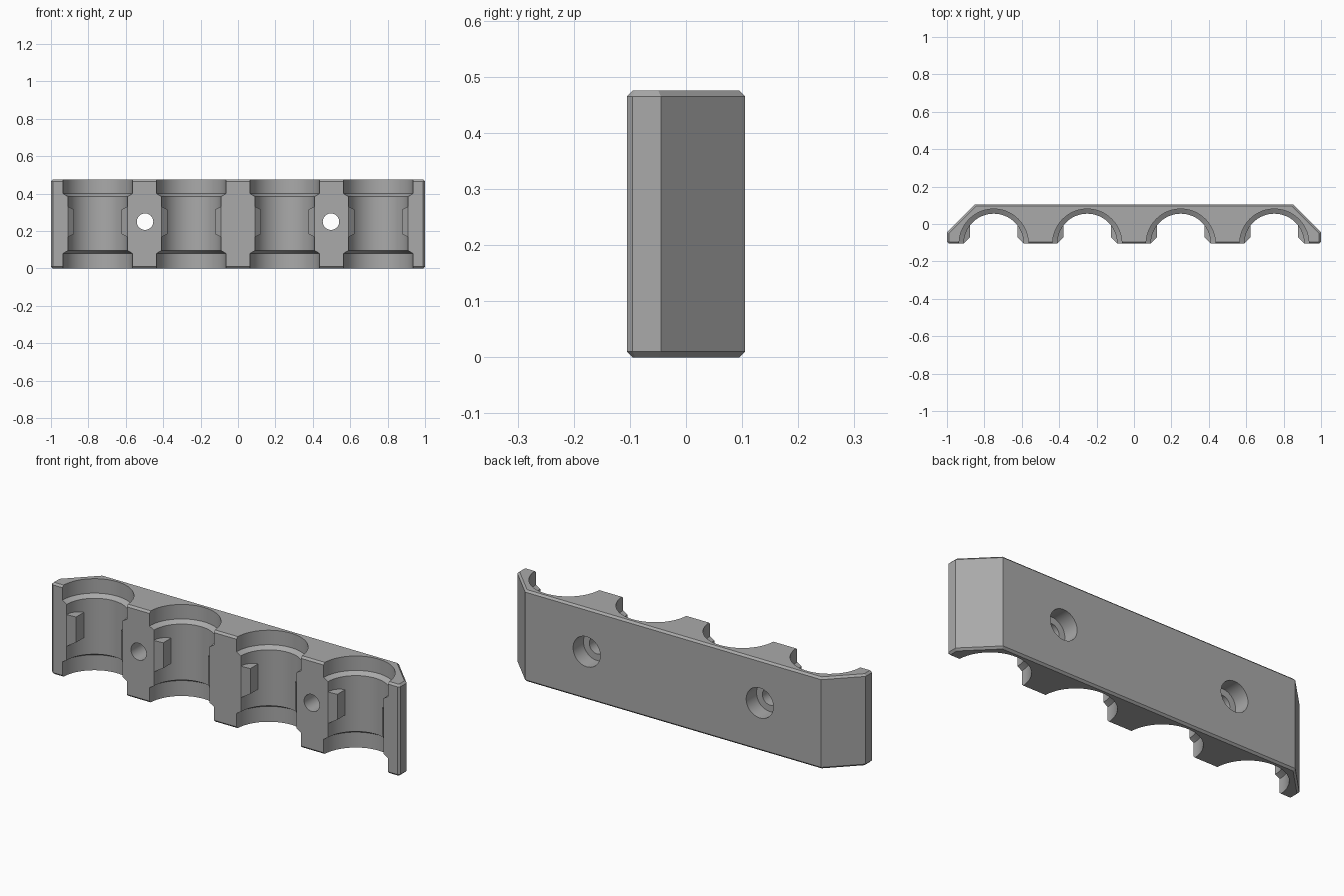
import bpy, bmesh, math
from mathutils import Matrix

cube = bpy.data.objects.get("Cube")
if cube:
    bpy.data.objects.remove(cube, do_unlink=True)

HEIGHT = 0.475
FRONT, BACK = -0.105, 0.105
BORES = (-0.75, -0.25, 0.25, 0.75)
HOLES = (-0.497, 0.497)
MID = 0.25          # height of screw holes and bumps

grey = bpy.data.materials.new("grey plastic")
grey.use_nodes = True
colour = (0.4, 0.4, 0.4, 1)
grey.diffuse_color = colour
grey.node_tree.nodes["Principled BSDF"].inputs["Base Color"].default_value = colour


def make_object(name, bm):
    bmesh.ops.recalc_face_normals(bm, faces=bm.faces[:])
    mesh = bpy.data.meshes.new(name)
    bm.to_mesh(mesh)
    bm.free()
    mesh.materials.append(grey)
    ob = bpy.data.objects.new(name, mesh)
    bpy.context.collection.objects.link(ob)
    return ob


def prism(outline, low, high):
    """Vertical prism; low and high give z for each outline point."""
    bm = bmesh.new()
    bottom = [bm.verts.new((x, y, low(x))) for x, y in outline]
    top = [bm.verts.new((x, y, high(x))) for x, y in outline]
    bm.faces.new(bottom)
    bm.faces.new(top)
    for i in range(len(outline)):
        j = (i + 1) % len(outline)
        bm.faces.new((bottom[i], bottom[j], top[j], top[i]))
    bmesh.ops.recalc_face_normals(bm, faces=bm.faces[:])
    return bm


def lathe(profile, segments):
    """Closed solid of revolution about z from (radius, height) points."""
    bm = bmesh.new()
    rings = []
    for r, z in profile:
        rings.append([bm.verts.new((r * math.cos(math.tau * i / segments),
                                    r * math.sin(math.tau * i / segments), z))
                      for i in range(segments)])
    bm.faces.new(rings[0])
    bm.faces.new(rings[-1])
    for a, b in zip(rings, rings[1:]):
        for i in range(segments):
            j = (i + 1) % segments
            bm.faces.new((a[i], a[j], b[j], b[i]))
    return bm


def cut(target, cutter):
    mod = target.modifiers.new("cut", 'BOOLEAN')
    mod.operation = 'DIFFERENCE'
    mod.solver = 'EXACT'
    mod.object = cutter
    bpy.context.view_layer.objects.active = target
    bpy.ops.object.modifier_apply(modifier=mod.name)
    bpy.data.objects.remove(cutter, do_unlink=True)


# Body: bar with slanted back corners and a fine chamfer round both ends
half = [(0.99, FRONT), (1, FRONT + 0.01), (1, -0.045), (0.85, BACK)]
outline = half + [(-x, y) for x, y in reversed(half)]
bm = prism(outline, lambda x: 0, lambda x: HEIGHT)
rim = [e for e in bm.edges if abs(e.verts[0].co.z - e.verts[1].co.z) < 1e-5]
bmesh.ops.bevel(bm, geom=rim, offset=0.01, segments=1, affect='EDGES', profile=0.5)
body = make_object("rack_body", bm)

# Stepped half-round bores, wider at both ends
BORE = [(0.185, -0.1), (0.185, 0.08), (0.16, 0.095),
        (0.16, 0.385), (0.16 + 0.025, 0.4), (0.185, 0.6)]
for x in BORES:
    bm = lathe(BORE, 96)
    bmesh.ops.transform(bm, matrix=Matrix.Translation((x, FRONT, 0)), verts=bm.verts)
    cut(body, make_object("bore_cutter", bm))

# Screw holes with counterbores from the back
SCREW = [(0.044, -0.2), (0.044, 0.02), (0.078, 0.02), (0.078, 0.2)]
for x in HOLES:
    bm = lathe(SCREW, 48)
    place = Matrix.Translation((x, 0, MID)) @ Matrix.Rotation(-math.pi / 2, 4, 'X')
    bmesh.ops.transform(bm, matrix=place, verts=bm.verts)
    cut(body, make_object("screw_cutter", bm))

# Retaining bumps on both walls of every bore
BUMP = [(0.128, 0.01), (0.128, -0.073), (0.16, FRONT), (0.175, -0.1), (0.175, 0.01)]


def reach(x):
    return 0.066 + 0.5 * (abs(x) - 0.128)


bumps = []
for x in BORES:
    for side in (-1, 1):
        bm = prism([(side * px, py) for px, py in BUMP],
                   lambda px: MID - reach(px), lambda px: MID + reach(px))
        bmesh.ops.transform(bm, matrix=Matrix.Translation((x, 0, 0)), verts=bm.verts)
        bumps.append(make_object("retaining_bump", bm))

# Smooth bores and holes, keep the other edges crisp
bpy.ops.object.select_all(action='DESELECT')
body.select_set(True)
bpy.context.view_layer.objects.active = body
bpy.ops.object.shade_smooth_by_angle(angle=math.radians(25))
